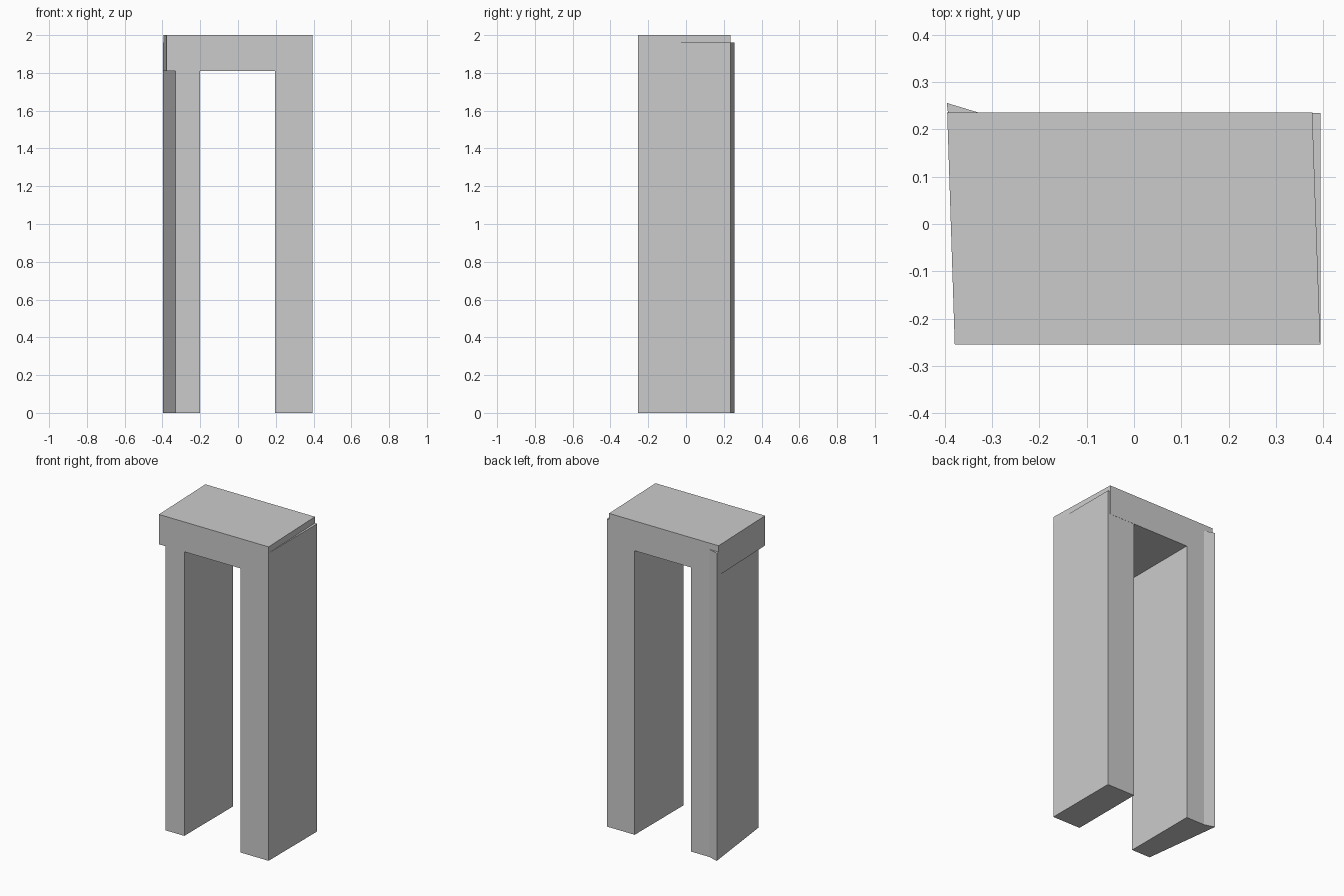
import bpy
import bmesh

cube = bpy.data.objects.get("Cube")
if cube:
    bpy.data.objects.remove(cube, do_unlink=True)

# Single pale grey finish
GREY = (0.6, 0.6, 0.6, 1.0)
stone = bpy.data.materials.new("pale_grey")
stone.use_nodes = True
stone.diffuse_color = GREY
stone.node_tree.nodes["Principled BSDF"].inputs["Base Color"].default_value = GREY

FRONT, BACK = -0.255, 0.236
LEG_TOP, OPENING_TOP, TOP = 1.96, 1.81, 2.0


def prism(name, footprint, bottom, top):
    """Extrude a plan outline (counter-clockwise) between two heights."""
    bm = bmesh.new()
    base = bm.faces.new([bm.verts.new((x, y, bottom)) for x, y in footprint])
    extruded = bmesh.ops.extrude_face_region(bm, geom=[base], use_keep_orig=True)
    for v in extruded["geom"]:
        if isinstance(v, bmesh.types.BMVert):
            v.co.z = top
    bmesh.ops.recalc_face_normals(bm, faces=bm.faces)
    mesh = bpy.data.meshes.new(name)
    bm.to_mesh(mesh)
    bm.free()
    mesh.materials.append(stone)
    obj = bpy.data.objects.new(name, mesh)
    bpy.context.collection.objects.link(obj)
    return obj


# Straight leg
prism("left_leg", [(0.197, FRONT), (0.394, FRONT), (0.394, BACK - 0.001), (0.197, BACK - 0.001)],
      0, LEG_TOP)

# Leg with a splayed outer side and a pointed back corner
prism("right_leg", [(-0.332, FRONT), (-0.2, FRONT), (-0.2, BACK), (-0.33, BACK), (-0.396, 0.256)],
      0, LEG_TOP)

# Slightly skewed block across the top
prism("lintel", [(-0.379, FRONT), (0.394, FRONT), (0.377, BACK), (-0.395, BACK)],
      OPENING_TOP, TOP)
